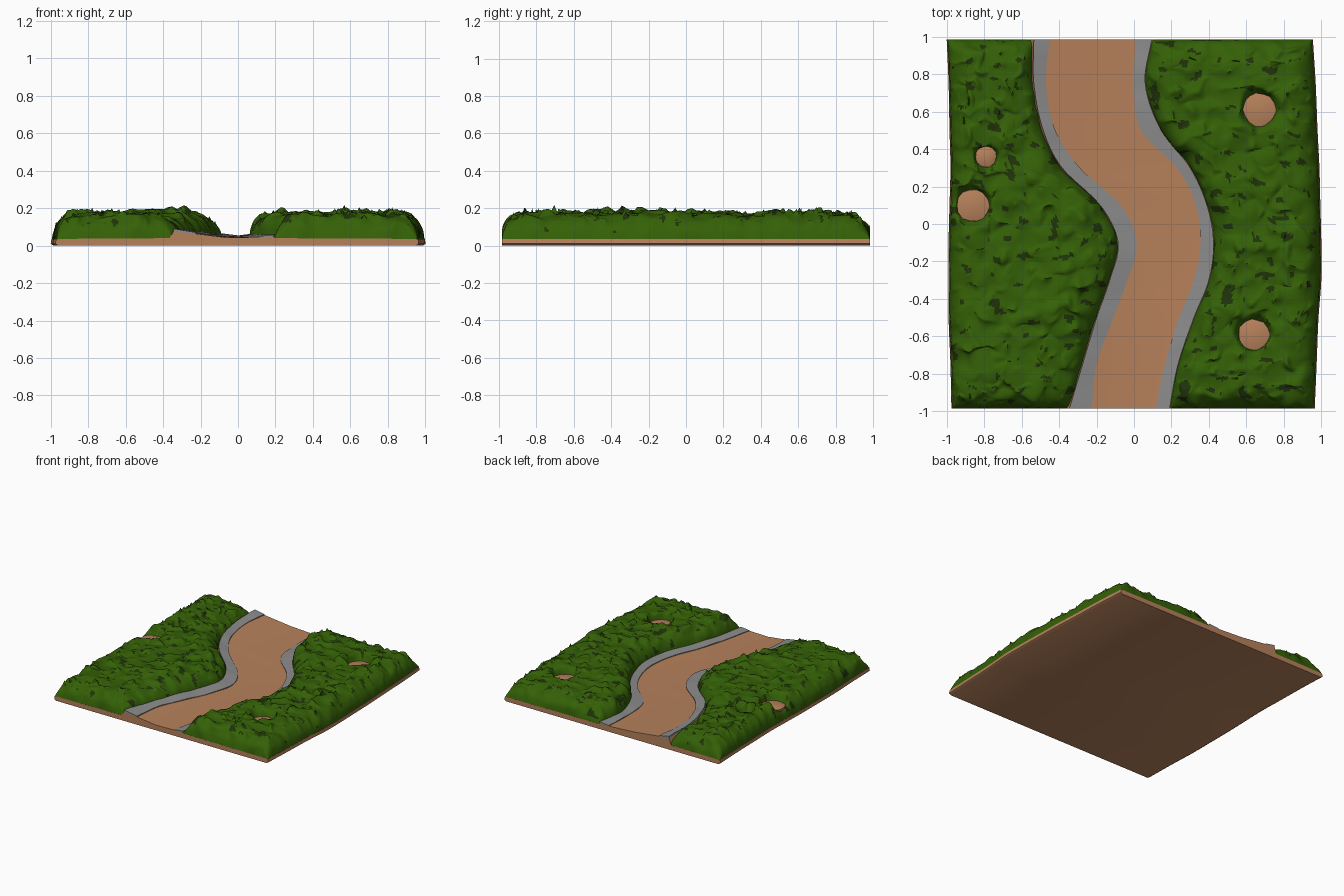
import bpy, bmesh, math, random
from mathutils import Vector, noise

if "Cube" in bpy.data.objects:
    bpy.data.objects.remove(bpy.data.objects["Cube"])

random.seed(4)


def material(name, rgb):
    m = bpy.data.materials.new(name)
    m.diffuse_color = (*rgb, 1)
    m.use_nodes = True
    m.node_tree.nodes["Principled BSDF"].inputs["Base Color"].default_value = m.diffuse_color
    return m


EARTH = material("brown earth", (0.47, 0.22, 0.105))
STONE = material("grey stone", (0.26, 0.26, 0.26))
GRASS = material("green grass", (0.035, 0.119, 0.002))
DARK = material("dark undergrowth", (0.014, 0.033, 0.003))

# Outlines across the tile, as x values at these y stations
END = .985
YS = [-END, -.75, -.5, -.3, -.1, .1, .3, .5, .75, END]
EDGE_L = [-.975, -.98, -.99, -.99, -.99, -.985, -.98, -.985, -.99, -1.0]
KERB_LO = [-.345, -.275, -.2, -.13, -.085, -.18, -.385, -.485, -.535, -.535]
KERB_LI = [-.225, -.2, -.11, -.035, .015, -.07, -.29, -.42, -.47, -.45]
KERB_RI = [.115, .165, .24, .32, .355, .33, .23, .035, 0, .01]
KERB_RO = [.19, .235, .32, .4, .425, .39, .3, .145, .06, .095]
EDGE_R = [.965, .975, .985, 1.0, 1.0, .995, .99, .98, .97, .955]
MOUNDS = [(.67, .61, .085), (-.79, .36, .055), (-.86, .10, .085), (.64, -.59, .08)]


def at(xs, y):
    """Smooth curve through the station values."""
    y = min(max(y, YS[0]), YS[-1])
    i = max(k for k in range(len(YS) - 1) if YS[k] <= y)

    def slope(k):
        a, b = max(k - 1, 0), min(k + 1, len(YS) - 1)
        return (xs[b] - xs[a]) / (YS[b] - YS[a])
    h = YS[i + 1] - YS[i]
    t = (y - YS[i]) / h
    return ((2*t**3 - 3*t**2 + 1) * xs[i] + (t**3 - 2*t*t + t) * h * slope(i)
            + (3*t*t - 2*t**3) * xs[i + 1] + (t**3 - t*t) * h * slope(i + 1))


def finish(bm, name, mats, angle):
    bmesh.ops.recalc_face_normals(bm, faces=bm.faces)
    me = bpy.data.meshes.new(name)
    bm.to_mesh(me)
    bm.free()
    for m in mats:
        me.materials.append(m)
    ob = bpy.data.objects.new(name, me)
    bpy.context.collection.objects.link(ob)
    bpy.ops.object.select_all(action='DESELECT')
    bpy.context.view_layer.objects.active = ob
    ob.select_set(True)
    bpy.ops.object.shade_smooth_by_angle(angle=math.radians(angle))
    return ob


def loft(name, section, mat, n=44):
    """Closed solid from a cross-section function swept along y."""
    bm = bmesh.new()
    rings = []
    for j in range(n + 1):
        y = -END + 2 * END * j / n
        rings.append([bm.verts.new((x, y, z)) for x, z in section(y)])
    for a, b in zip(rings, rings[1:]):
        for i in range(len(a)):
            k = (i + 1) % len(a)
            bm.faces.new((a[i], a[k], b[k], b[i]))
    bm.faces.new(rings[0])
    bm.faces.new(rings[-1])
    return finish(bm, name, [mat], 40)


def road_z(x):
    return .046 + .1 * max(0, -x - .05)


# Earth slab with a worn underside edge, and the road as its raised middle
def slab_section(y):
    l, r = at(EDGE_L, y), at(EDGE_R, y)
    lo, li, ri, ro = (at(c, y) for c in (KERB_LO, KERB_LI, KERB_RI, KERB_RO))
    mid = (li + ri) / 2
    return [(l + .015, 0), (l, .010), (l + .004, .036), (lo - .02, .04), (lo, road_z(lo)),
            (li, road_z(li)), (mid, road_z(mid) - .004), (ri, road_z(ri)), (ro, road_z(ro)),
            (ro + .02, .04), (r - .004, .036), (r, .010), (r - .015, 0)]


loft("earth_base_and_road", slab_section, EARTH)


# Stone kerbs beside the road
def kerb(name, a, b):
    def section(y):
        xa, xb = at(a, y), at(b, y)
        wob = .005 * noise.noise((xa * 9, y * 9, 0))
        za, zb = road_z(xa) + .014 + wob, road_z(xb) + .006 + wob
        return [(xa, za - .03), (xa, za), (xb, zb), (xb, zb - .02)]
    loft(name, section, STONE)


kerb("left_kerb", KERB_LO, KERB_LI)
kerb("right_kerb", KERB_RO, KERB_RI)


# Bushy grass banks: a lumpy sheet that rounds down to the ground on all sides
def dome(d, w):
    t = min(max(d / w, 0), 1)
    return math.sqrt(1 - (1 - t) ** 2)


def ease(t):
    return .55 * t + .45 * (.5 - .5 * math.cos(math.pi * t))


def grass(name, left, right, outer_left, nu=72, nv=150):
    bm = bmesh.new()
    grid = []
    for j in range(nv + 1):
        y = -END + 2 * END * ease(j / nv)
        a, b = at(left, y), at(right, y)
        row = []
        for i in range(nu + 1):
            x = a + (b - a) * ease(i / nu)
            wl, wr = (.11, .16) if outer_left else (.11, .14)
            f = dome(x - a, wl) * dome(b - x, wr) * dome(y + END, .12) * dome(END - y, .15)
            p = Vector((x * .8, y, 0))
            lump = noise.noise(p * 5) * .018 + noise.noise(p * 12 + Vector((3, 1, 0))) * .018
            tuft = max(0, noise.noise(p * 19 + Vector((0, 7, 2))) - .2) * .05
            spike = random.uniform(.01, .03) if random.random() < .008 else 0
            z = .036 + f * (.130 + lump + tuft + spike)
            z += f * .025 * math.exp(-((x + .4) ** 2 + (y + .38) ** 2) / .03)
            # Leaning tufts make small overhangs
            dx = f * .026 * noise.noise(p * 13 + Vector((9, 4, 5)))
            dy = f * .040 * noise.noise(p * 15 + Vector((2, 8, 6)))
            for mx, my, r in MOUNDS:
                d = math.hypot(x - mx, y - my) / r
                if d < 1.25:
                    k = min(1, max(0, (1.25 - d) / .3))
                    z += (.08 - z) * k
                    dx, dy = dx * (1 - k), dy * (1 - k)
            row.append(bm.verts.new((x + dx, y + dy, z)))
        grid.append(row)
    for r0, r1 in zip(grid, grid[1:]):
        for i in range(nu):
            f = bm.faces.new((r0[i], r0[i + 1], r1[i + 1], r1[i]))
            # Shadowy undergrowth in scattered gaps, thicker towards the road
            c = f.calc_center_median()
            t = i / nu if outer_left else 1 - i / nu
            n = noise.noise(Vector((c.x * 13, c.y * 20, 4))) + random.uniform(-.06, .06)
            f.material_index = int(n > .5 - .16 * t and c.z > .07)
    finish(bm, name, [GRASS, DARK], 70)


grass("left_grass_bank", [x + .006 for x in EDGE_L], KERB_LO, True)
grass("right_grass_bank", KERB_RO, [x - .006 for x in EDGE_R], False)

# Bare earth mounds showing through the grass
for n, (mx, my, r) in enumerate(MOUNDS):
    bm = bmesh.new()
    rings = []
    for s, z in ((1.1, .03), (1.04, .11), (.6, .12)):
        rings.append([bm.verts.new((mx + r * s * math.cos(k * math.tau / 14) * random.uniform(.93, 1.05),
                                    my + r * s * math.sin(k * math.tau / 14) * random.uniform(.93, 1.05), z))
                      for k in range(14)])
    for a, b in zip(rings, rings[1:]):
        for k in range(14):
            bm.faces.new((a[k], a[(k + 1) % 14], b[(k + 1) % 14], b[k]))
    bm.faces.new(rings[-1])
    finish(bm, f"earth_mound_{n + 1}", [EARTH], 50)
